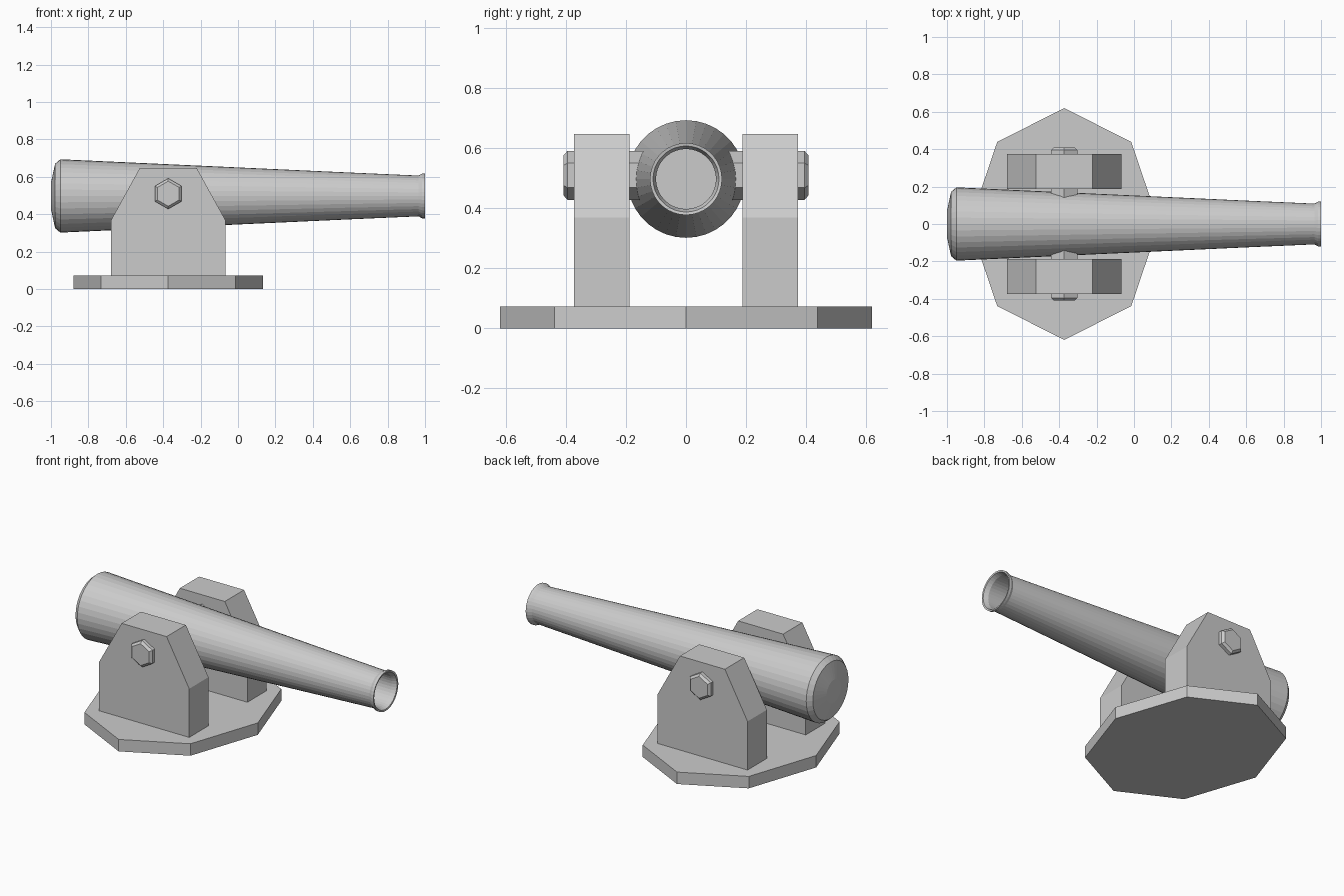
import bpy, bmesh, math
from mathutils import Vector

if "Cube" in bpy.data.objects:
    bpy.data.objects.remove(bpy.data.objects["Cube"])

grey = bpy.data.materials.new("plain_grey")
grey.diffuse_color = (0.6, 0.6, 0.6, 1)
grey.use_nodes = True
grey.node_tree.nodes["Principled BSDF"].inputs["Base Color"].default_value = grey.diffuse_color
MOUNT_X = -0.373


def make_object(name, bm):
    bmesh.ops.recalc_face_normals(bm, faces=bm.faces)
    mesh = bpy.data.meshes.new(name)
    bm.to_mesh(mesh)
    bm.free()
    mesh.materials.append(grey)
    obj = bpy.data.objects.new(name, mesh)
    bpy.context.collection.objects.link(obj)
    return obj


def extrude_outline(name, points, offset):
    """Closed prism from a planar outline."""
    bm = bmesh.new()
    face = bm.faces.new([bm.verts.new(p) for p in points])
    geom = bmesh.ops.extrude_face_region(bm, geom=[face], use_keep_orig=True)["geom"]
    moved = [g for g in geom if isinstance(g, bmesh.types.BMVert)]
    bmesh.ops.translate(bm, verts=moved, vec=Vector(offset))
    return make_object(name, bm)


def loft(name, profile, sides, place):
    """Join rings of (distance along axis, radius), capping both ends."""
    bm = bmesh.new()
    rings = []
    for along, radius in profile:
        angles = [2 * math.pi * i / sides for i in range(sides)]
        rings.append([bm.verts.new(place(along, radius * math.sin(a), radius * math.cos(a)))
                      for a in angles])
    for a, b in zip(rings, rings[1:]):
        for i in range(sides):
            j = (i + 1) % sides
            bm.faces.new((a[i], a[j], b[j], b[i]))
    bm.faces.new(rings[0])
    bm.faces.new(rings[-1])
    return make_object(name, bm)


# Stretched octagonal base plate
base = [(MOUNT_X + 0.507 * math.sin(i * math.pi / 4), 0.62 * math.cos(i * math.pi / 4), 0)
        for i in range(8)]
extrude_outline("base_plate", base, (0, 0, 0.073))

# Two side cheeks with sloped shoulders
half_outline = [(0.305, 0.073), (0.305, 0.37), (0.152, 0.648)]
outline = half_outline + [(-x, z) for x, z in reversed(half_outline)]
for side, label in ((-1, "front"), (1, "back")):
    extrude_outline(label + "_cheek",
                    [(MOUNT_X + x, side * 0.188, z) for x, z in outline],
                    (0, side * 0.186, 0))

# Hexagonal pivot rod with chamfered ends
loft("pivot_rod",
     [(-0.408, 0.067), (-0.395, 0.082), (0.395, 0.082), (0.408, 0.067)], 6,
     lambda d, u, v: (MOUNT_X + u, d, 0.51 + v))

# Tapered barrel with rounded breech, flared muzzle and hollow bore
barrel = loft("barrel",
              [(-1, 0.07), (-0.978, 0.172), (-0.95, 0.196), (0.6, 0.125), (0.965, 0.109),
               (0.985, 0.12), (1, 0.12), (0.998, 0.11), (0.97, 0.1), (0.6, 0.1)], 36,
              lambda d, u, v: (d, u, 0.498 + v))
